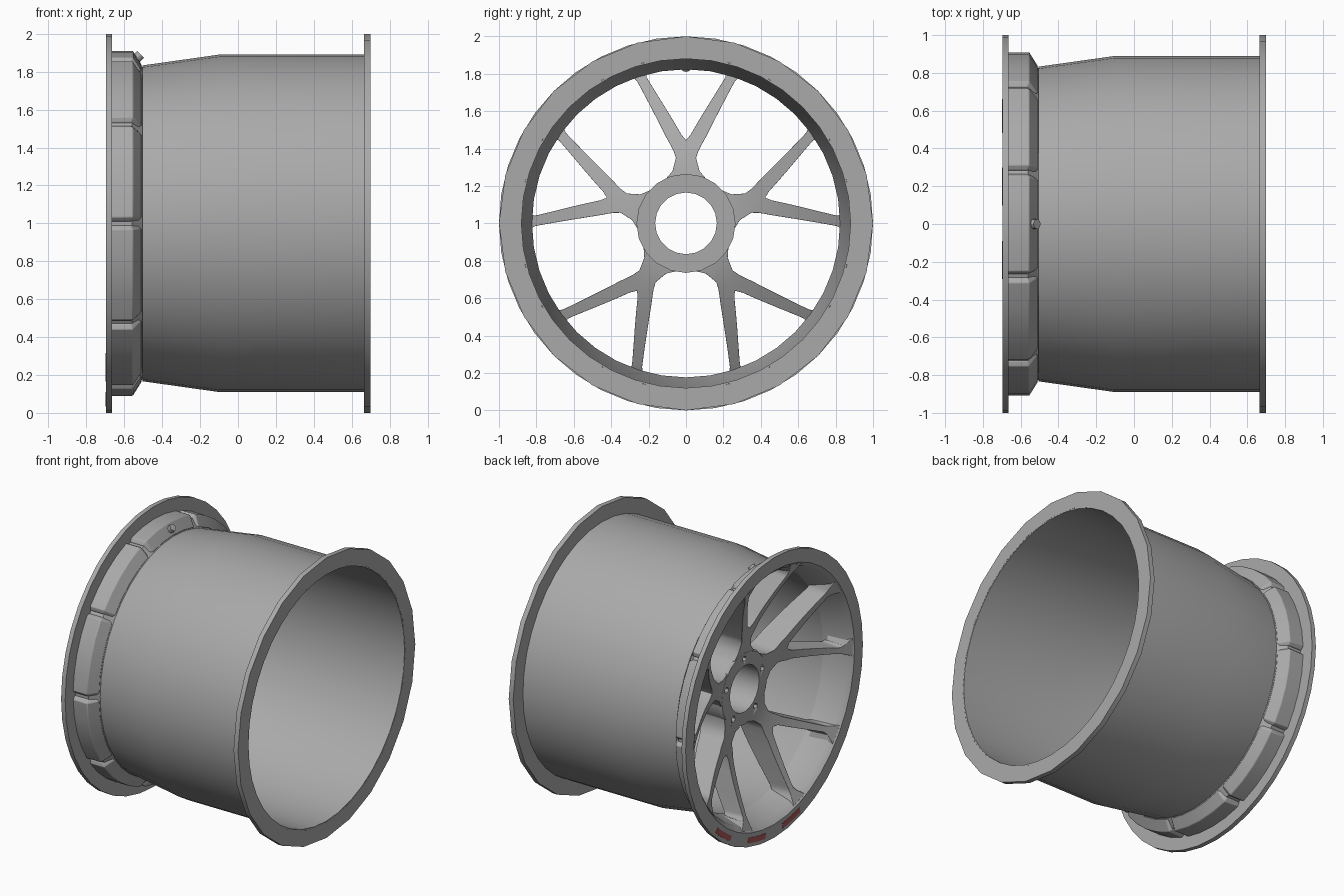
import bpy, bmesh, math
from math import sin, cos, radians, hypot
from mathutils import Matrix

if "Cube" in bpy.data.objects:
    bpy.data.objects.remove(bpy.data.objects["Cube"])

TAU = 2 * math.pi


def material(name, colour):
    m = bpy.data.materials.new(name)
    m.diffuse_color = colour
    m.use_nodes = True
    m.node_tree.nodes["Principled BSDF"].inputs["Base Color"].default_value = m.diffuse_color
    return m


grey = material("dark_grey", (.4, .4, .4, 1))
red = material("red", (.40, .10, .10, 1))


def polar(x, r, a):
    """Point on the wheel: axis along x at z = 1, angle from the top towards +y."""
    return (x, r * sin(a), 1 + r * cos(a))


def finish(name, bm, angle=30, bevel=0.0, mat=grey):
    bmesh.ops.remove_doubles(bm, verts=bm.verts, dist=1e-5)
    bmesh.ops.recalc_face_normals(bm, faces=bm.faces)
    me = bpy.data.meshes.new(name)
    bm.to_mesh(me)
    bm.free()
    me.materials.append(mat)
    ob = bpy.data.objects.new(name, me)
    bpy.context.collection.objects.link(ob)
    bpy.ops.object.select_all(action='DESELECT')
    ob.select_set(True)
    bpy.context.view_layer.objects.active = ob
    bpy.ops.object.shade_smooth_by_angle(angle=radians(angle))
    if bevel:
        m = ob.modifiers.new("bevel", 'BEVEL')
        m.width, m.segments, m.limit_method = bevel, 2, 'ANGLE'
        m.angle_limit = radians(35)
    return ob


def loft(bm, rows, closed=False):
    """Skin closed cross-sections; cap the ends unless the rows form a ring."""
    n = len(rows[0])
    for a, b in zip(rows, rows[1:] + rows[:1] if closed else rows[1:]):
        for j in range(n):
            k = (j + 1) % n
            bm.faces.new((a[j], a[k], b[k], b[j]))
    if not closed:
        bm.faces.new(rows[0])
        bm.faces.new(rows[-1])


def revolve(name, profile, segs):
    """Closed (x, radius) profile spun round the wheel axis."""
    bm = bmesh.new()
    loft(bm, [[bm.verts.new(polar(x, r, TAU * i / segs)) for x, r in profile]
              for i in range(segs)], closed=True)
    return finish(name, bm)


# Barrel, flanges and front rim
revolve("barrel", [(-.505, .833), (-.1, .89), (.699, .89), (.699, .88),
                   (-.1, .88), (-.505, .8235)], 40)
revolve("rear_flange", [(.665, .889), (.665, 1), (.70, 1), (.70, .889)], 24)
revolve("front_rim", [(-.697, .905), (-.697, 1), (-.665, 1), (-.665, .885), (-.56, .885),
                      (-.515, .834), (-.505, .8235), (-.66, .872)], 40)

# Ten raised pads behind the front lip, with notches at the spoke ends
FULL = [(-.67, .88), (-.67, .91), (-.555, .91), (-.508, .835), (-.53, .84)]
EDGE = [(-.67, .88), (-.67, .89), (-.565, .89), (-.53, .845), (-.535, .84)]
bm = bmesh.new()
for k in range(10):
    stations = [(-17.3, EDGE)] + [(d, FULL) for d in (-16, -8, 0, 8, 16)] + [(17.3, EDGE)]
    loft(bm, [[bm.verts.new(polar(x, r, TAU * k / 10 + radians(d))) for x, r in prof]
              for d, prof in stations])
finish("rim_pads", bm, 30, .008)

# Hub with five lug recesses
hub = revolve("hub", [(-.462, .165), (-.462, .255), (-.445, .265), (-.25, .265),
                      (-.25, .165)], 20)
bm = bmesh.new()
for k in range(5):
    m = Matrix.Translation(polar(-.42, .212, TAU * k / 5)) @ Matrix.Rotation(math.pi / 2, 4, 'Y')
    bmesh.ops.create_cone(bm, cap_ends=True, segments=12, radius1=.02, radius2=.02,
                          depth=.12, matrix=m)
cutter = finish("lug_cutter", bm)
cutter.hide_render = True
cutter.hide_set(True)
cut = hub.modifiers.new("lug_holes", 'BOOLEAN')
cut.operation, cut.object, cut.solver = 'DIFFERENCE', cutter, 'EXACT'

# Five Y spokes: half outline (sideways, radial), mirrored, dished towards the hub
OUTER = [(.11, .235), (.072, .28), (.054, .35), (.066, .385), (.081, .415),
         (.103, .455), (.137, .522), (.172, .59), (.212, .667), (.252, .742),
         (.262, .760), (.283, .782), (.34, .83)]
INNER = [(0, .24), (0, .29), (0, .36), (0, .42), (0, .445), (.025, .475),
         (.064, .542), (.105, .61), (.153, .687), (.203, .768),
         (.212, .785), (.210, .812), (.18, .885)]


def spoke_point(u, v, front, turn):
    r, a = hypot(u, v), math.atan2(u, v)
    r = min(r, .895 if front else .83)
    t = max(0, (r - .25) / .645)
    x = -.46 - .23 * t ** 1.4 if front else -.26 - .26 * min(1, t * 1.1) ** 1.3
    return polar(x, r, a + turn)


for k in range(5):
    bm = bmesh.new()
    for side in (1, -1):
        rows = []
        for (ou, ov), (iu, iv) in zip(OUTER, INNER):
            # the front face is slightly narrower than the back along the arms
            s = .12 if iu > 0 else 0
            du, dv = (ou - iu) * s, (ov - iv) * s
            corners = [(ou - du, ov - dv, True), (iu + du, iv + dv, True),
                       (iu, iv, False), (ou, ov, False)]
            rows.append([bm.verts.new(spoke_point(u * side, v, f, TAU * k / 5))
                         for u, v, f in corners])
        for i, (a, b) in enumerate(zip(rows, rows[1:])):
            for j in range(4):
                if j == 1 and INNER[i + 1][0] == 0:
                    continue  # halves join along the stem
                n = (j + 1) % 4
                bm.faces.new((a[j], a[n], b[n], b[j]))
        bm.faces.new(rows[0])
        bm.faces.new(rows[-1])
    finish(f"spoke_{k + 1}", bm, 35, .007)

# Valve stem at the top of the rim
bm = bmesh.new()
m = Matrix.Translation((-.545, 0, 1.86)) @ Matrix.Rotation(radians(45), 4, 'Y')
bmesh.ops.create_cone(bm, cap_ends=True, segments=12, radius1=.026, radius2=.026,
                      depth=.09, matrix=m)
finish("valve", bm)

# Three red marks on the front lip
bm = bmesh.new()
for centre in (143, 168, 191.5):
    loft(bm, [[bm.verts.new(polar(x, r, radians(centre + d)))
               for x, r in ((-.69, .935), (-.70, .935), (-.70, .972), (-.69, .972))]
              for d in (-6, -3, 0, 3, 6)])
finish("lip_marks", bm, mat=red)
